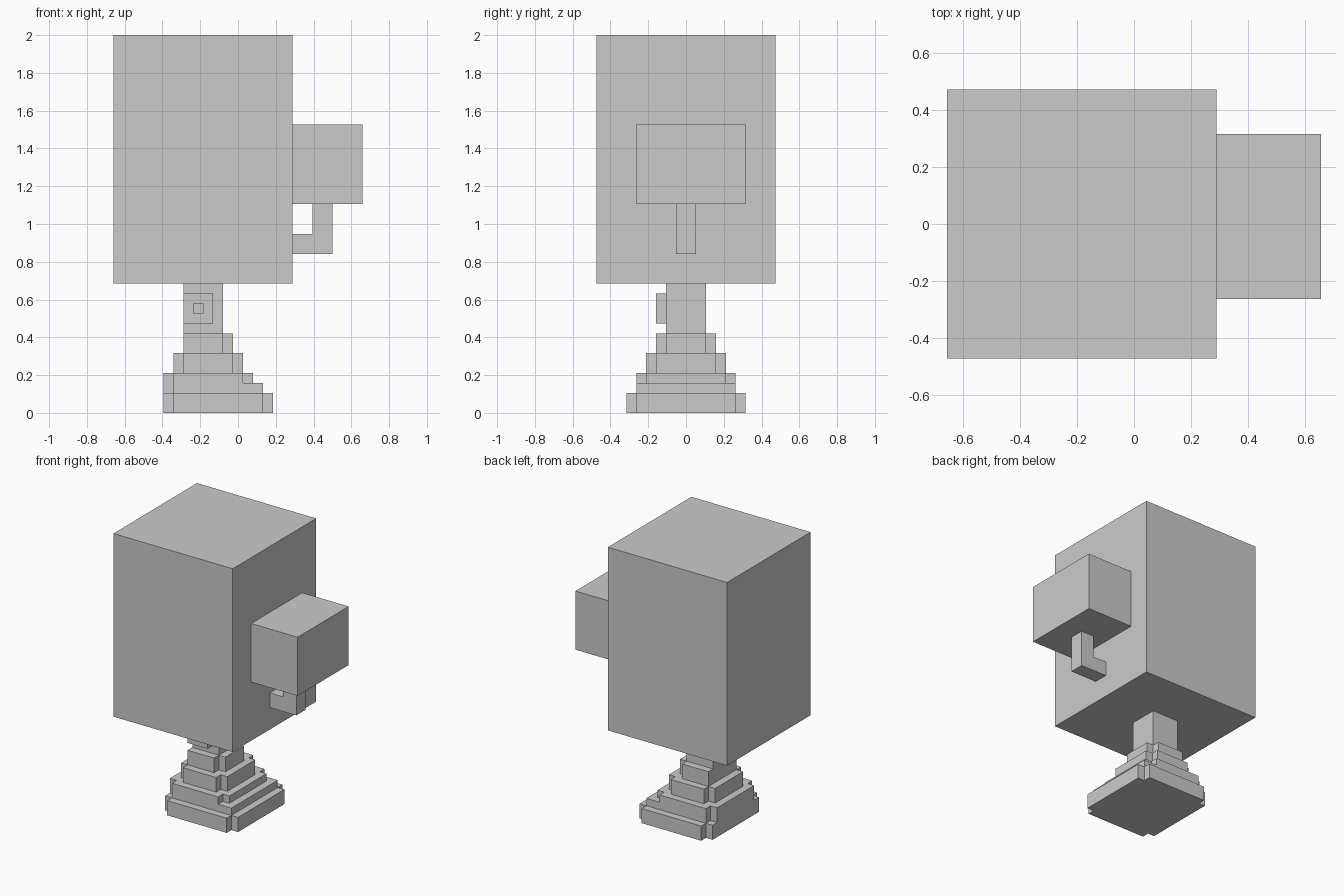
import bpy, bmesh
from itertools import product
from mathutils import Vector

if "Cube" in bpy.data.objects:
    bpy.data.objects.remove(bpy.data.objects["Cube"])

U = 1 / 19                      # one grid block; the tree is 38 blocks tall
ORIGIN = Vector((12.5, 0, 0))   # block coordinates of the world origin


def box(x, y, z):
    """Blocks filling the given (start, stop) ranges."""
    return set(product(range(*x), range(*y), range(*z)))


def tier(z, long_x, long_y, wide_x, wide_y):
    """Notched-corner slab: two crossing boxes, symmetric in y."""
    return (box(long_x, (-long_y, long_y), z) |
            box(wide_x, (-wide_y, wide_y), z))


# Stepped roots
roots = (tier((0, 2), (6, 15), 6, (5, 16), 5) |
         tier((2, 3), (6, 15), 5, (5, 15), 4) |
         tier((3, 4), (6, 13), 5, (5, 14), 4) |
         tier((4, 6), (7, 12), 4, (6, 13), 3) |
         tier((6, 8), (7, 11), 3, (7, 12), 2))

parts = {
    "roots": roots,
    "trunk": box((7, 11), (-2, 2), (8, 13)),
    # Square ring with an open centre
    "trunk_knot": box((7, 10), (-3, -2), (9, 12)) - box((8, 9), (-3, -2), (10, 11)),
    "main_foliage": box((0, 18), (-9, 9), (13, 38)),
    # Elbow-shaped side branch with its own leaf block
    "side_branch": box((18, 22), (-1, 1), (16, 18)) | box((20, 22), (-1, 1), (18, 21)),
    "side_foliage": box((18, 25), (-5, 6), (21, 29)),
}
solid = set().union(*parts.values())


def build(name, cells):
    """Skin the blocks, leaving out faces buried against other parts."""
    bm = bmesh.new()
    for cell in cells:
        for axis, sign in product(range(3), (-1, 1)):
            near = list(cell)
            near[axis] += sign
            if tuple(near) in solid:
                continue
            a, b = (axis + 1) % 3, (axis + 2) % 3
            quad = []
            for da, db in ((0, 0), (1, 0), (1, 1), (0, 1))[::sign]:
                p = Vector(cell)
                p[axis] += sign > 0
                p[a] += da
                p[b] += db
                quad.append(bm.verts.new((p - ORIGIN) * U))
            bm.faces.new(quad)
    bmesh.ops.remove_doubles(bm, verts=bm.verts, dist=1e-4)
    bmesh.ops.dissolve_limit(bm, angle_limit=0.01, verts=bm.verts, edges=bm.edges)
    mesh = bpy.data.meshes.new(name)
    bm.to_mesh(mesh)
    bm.free()
    bpy.context.collection.objects.link(bpy.data.objects.new(name, mesh))


for name, cells in parts.items():
    build(name, cells)
